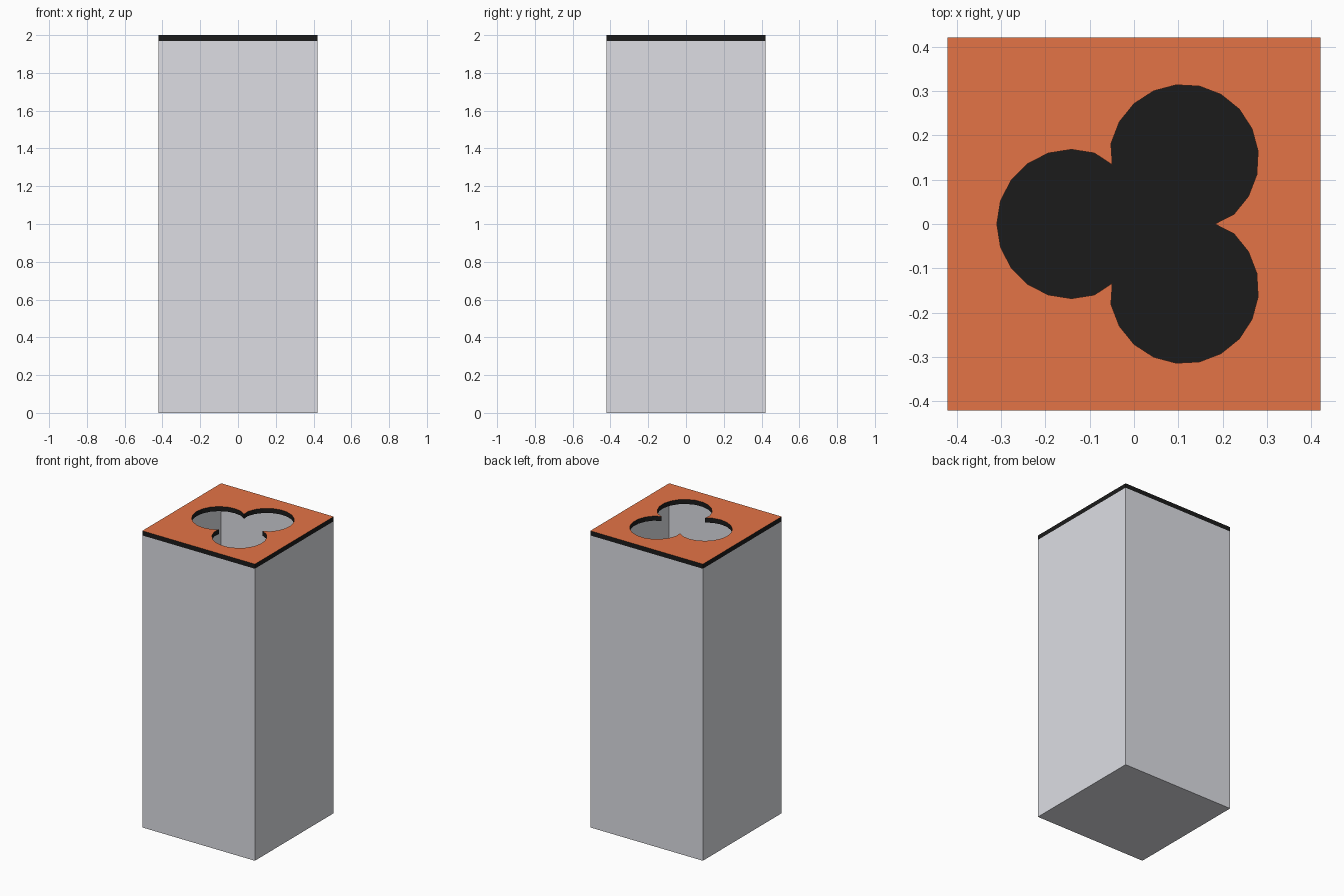
import bpy, bmesh, math
from mathutils import Vector

if "Cube" in bpy.data.objects:
    bpy.data.objects.remove(bpy.data.objects["Cube"])

HALF, TOP, LID = 0.42, 2.0, 0.031


def material(name, rgb):
    m = bpy.data.materials.new(name)
    m.diffuse_color = (*[((c / 255 + 0.055) / 1.055) ** 2.4 for c in rgb], 1)
    m.use_nodes = True
    m.node_tree.nodes["Principled BSDF"].inputs["Base Color"].default_value = m.diffuse_color
    return m


grey = material("light grey", (221, 222, 228))
orange = material("burnt orange", (228, 116, 70))
black = material("black", (27, 27, 27))


def finish(name, bm, mats):
    me = bpy.data.meshes.new(name)
    bm.to_mesh(me)
    bm.free()
    for m in mats:
        me.materials.append(m)
    ob = bpy.data.objects.new(name, me)
    bpy.context.collection.objects.link(ob)
    return ob


def box(bm, z0, z1, half):
    bmesh.ops.create_cube(bm, size=1)
    for v in bm.verts:
        v.co = (v.co.x * 2 * half, v.co.y * 2 * half, z0 if v.co.z < 0 else z1)


# Bin body: thin sheet walls, open at the top
bm = bmesh.new()
box(bm, 0, TOP - LID, HALF)
bm.normal_update()
bmesh.ops.delete(bm, geom=[f for f in bm.faces if f.normal.z > 0.5], context='FACES_ONLY')
finish("bin_body", bm, [grey])

# Dark floor inside the bin
bm = bmesh.new()
box(bm, 0.003, 0.01, HALF - 0.002)
finish("inner_floor", bm, [black])

# Trefoil outline: three 20-sided lobes joined at cusps
centre, reach, radius, cusp = 0.028, 0.169, 0.168, 0.154
outline = []
for lobe in range(3):
    out = math.pi + lobe * math.tau / 3
    for k in range(-6, 7):
        a = out + math.radians(18 * k)
        outline.append((centre + reach * math.cos(out) + radius * math.cos(a),
                        reach * math.sin(out) + radius * math.sin(a)))
    a = out + math.pi / 3
    outline.append((centre + cusp * math.cos(a), cusp * math.sin(a)))

# Lid: square plate with the trefoil opening, black on all edges
bm = bmesh.new()
square = [(-HALF, -HALF), (HALF, -HALF), (HALF, HALF), (-HALF, HALF)]
for loop in (square, outline):
    vs = [bm.verts.new((x, y, TOP - LID)) for x, y in loop]
    for i, v in enumerate(vs):
        bm.edges.new((v, vs[(i + 1) % len(vs)]))
bmesh.ops.triangle_fill(bm, use_beauty=True, use_dissolve=False, edges=bm.edges[:], normal=(0, 0, 1))
ext = bmesh.ops.extrude_face_region(bm, geom=bm.faces[:], use_keep_orig=True)
bmesh.ops.translate(bm, vec=Vector((0, 0, LID)),
                    verts=[g for g in ext["geom"] if isinstance(g, bmesh.types.BMVert)])
bmesh.ops.recalc_face_normals(bm, faces=bm.faces[:])
for f in bm.faces:
    f.material_index = 0 if abs(f.normal.z) > 0.5 else 1
finish("lid", bm, [orange, black])
